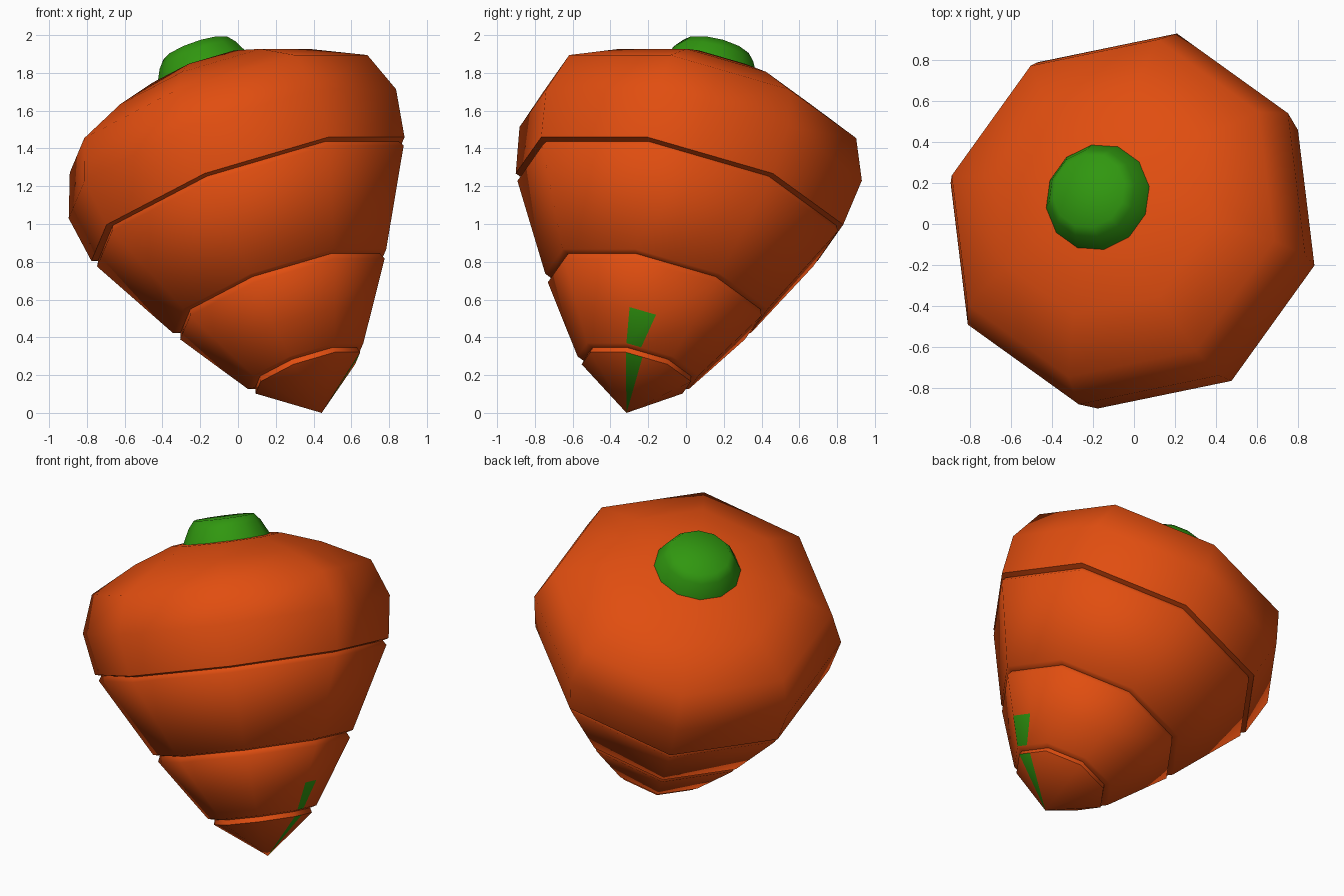
import bpy, bmesh, math
from mathutils import Matrix, Vector

if "Cube" in bpy.data.objects:
    bpy.data.objects.remove(bpy.data.objects["Cube"])

def material(name, rgb):
    m = bpy.data.materials.new(name)
    m.diffuse_color = (*rgb, 1)
    m.use_nodes = True
    m.node_tree.nodes["Principled BSDF"].inputs["Base Color"].default_value = m.diffuse_color
    return m

orange = material("orange", (0.75, 0.075, 0.005))
green = material("leaf green", (0.03, 0.31, 0.005))

# Leaning axis: from the tip on the ground up to the stem
LEAN = (Matrix.Translation((0.443, -0.315, 0.0))
        @ Matrix.Rotation(math.radians(144.3), 4, 'Z')
        @ Matrix.Rotation(math.radians(23), 4, 'Y'))

def lathe(name, profile, sides, mats, start, split=None, green_rows=()):
    """Revolve (height, radius) pairs; split = (side, {row: fraction}) cuts one side lengthwise."""
    bm = bmesh.new()
    rows = []
    for r, (s, rad) in enumerate(profile):
        if rad == 0:
            rows.append([bm.verts.new((0, 0, s))])
            continue
        pts = [Vector((rad * math.cos(start + math.tau * k / sides),
                       rad * math.sin(start + math.tau * k / sides), s)) for k in range(sides)]
        if split:
            k, fractions = split
            pts.insert(k + 1, pts[k].lerp(pts[k + 1], fractions.get(r, 0.4)))
        rows.append([bm.verts.new(p) for p in pts])
    n = max(len(r) for r in rows)
    for i, (a, b) in enumerate(zip(rows, rows[1:])):
        for k in range(n):
            j = (k + 1) % n
            if len(a) == 1:
                f = bm.faces.new((a[0], b[j], b[k]))
            elif len(b) == 1:
                f = bm.faces.new((a[k], a[j], b[0]))
            else:
                f = bm.faces.new((a[k], a[j], b[j], b[k]))
            if split and k == split[0] and i in green_rows:
                f.material_index = 1
    bmesh.ops.recalc_face_normals(bm, faces=bm.faces)
    bm.transform(LEAN)
    me = bpy.data.meshes.new(name)
    bm.to_mesh(me)
    bm.free()
    ob = bpy.data.objects.new(name, me)
    bpy.context.collection.objects.link(ob)
    for m in mats:
        me.materials.append(m)
    bpy.ops.object.select_all(action='DESELECT')
    ob.select_set(True)
    bpy.context.view_layer.objects.active = ob
    bpy.ops.object.shade_smooth_by_angle(angle=math.radians(60))
    return ob

# Eight-sided root with three grooves, and a green sliver near the tip
root = [(0, 0), (0.23, 0.303), (0.26, 0.295), (0.27, 0.335),
        (0.434, 0.445), (0.655, 0.592), (0.69, 0.577), (0.70, 0.617),
        (1.19, 0.888), (1.22, 0.87), (1.23, 0.907), (1.49, 0.948),
        (1.72, 0.862), (1.868, 0.575), (1.953, 0.336), (1.965, 0)]
lathe("root", root, 8, [orange, green], math.radians(22.5),
      split=(4, {3: 0.32, 4: 0.43}), green_rows=(0, 3))

# Short tapered stem with a rounded rim
stem = [(1.86, 0), (1.86, 0.29), (1.94, 0.275), (2.045, 0.222), (2.09, 0.185), (2.092, 0)]
lathe("stem", stem, 12, [green], math.radians(15))
